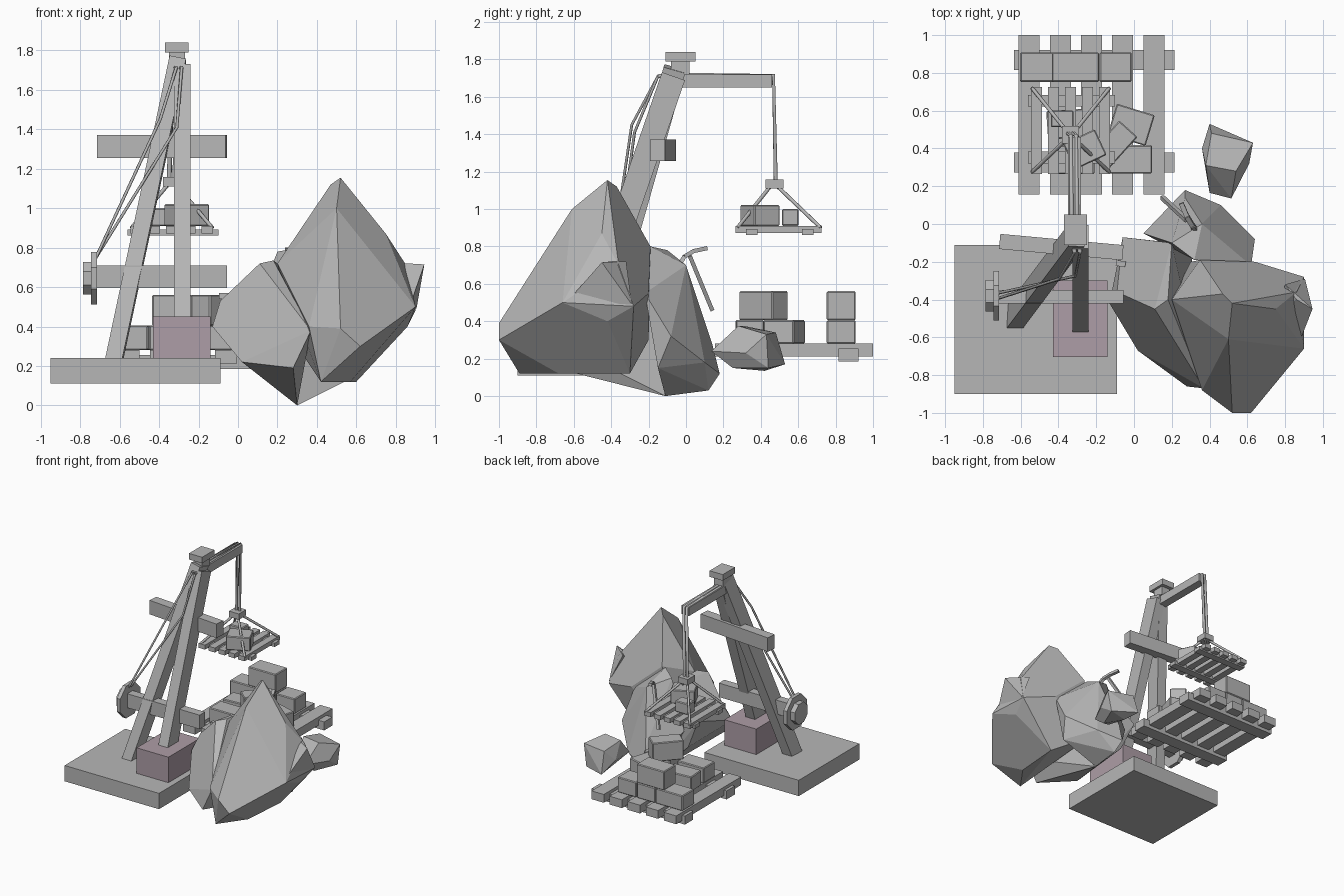
import bpy, bmesh
from math import radians
from mathutils import Vector, Matrix

cube = bpy.data.objects.get("Cube")
if cube:
    bpy.data.objects.remove(cube)


def material(name, rgb):
    m = bpy.data.materials.new(name)
    m.use_nodes = True
    m.diffuse_color = (*rgb, 1)
    m.node_tree.nodes["Principled BSDF"].inputs["Base Color"].default_value = (*rgb, 1)
    return m


GREY = material("stone grey", (0.47, 0.47, 0.47))
MAUVE = material("dusty mauve", (0.42, 0.34, 0.385))


def finish(name, bm, mat=GREY):
    bmesh.ops.recalc_face_normals(bm, faces=bm.faces)
    mesh = bpy.data.meshes.new(name)
    bm.to_mesh(mesh)
    bm.free()
    mesh.materials.append(mat)
    ob = bpy.data.objects.new(name, mesh)
    bpy.context.collection.objects.link(ob)
    return ob


def block(name, center, size, turn=0, bevel=0, mat=GREY):
    """Box, optionally turned about z and bevelled."""
    bm = bmesh.new()
    m = Matrix.Translation(center) @ Matrix.Rotation(radians(turn), 4, "Z") @ Matrix.Diagonal((*size, 1))
    bmesh.ops.create_cube(bm, size=1, matrix=m)
    if bevel:
        bmesh.ops.bevel(bm, geom=bm.edges[:], offset=bevel, segments=1, affect="EDGES")
    return finish(name, bm, mat)


def span(name, x, y, z, **kw):
    """Box given by its ranges."""
    return block(name, [sum(r) / 2 for r in (x, y, z)], [r[1] - r[0] for r in (x, y, z)], **kw)


def beam(name, a, b, width, depth):
    """Square timber between two points."""
    a, b = Vector(a), Vector(b)
    d = (b - a).normalized()
    side = (Vector((1, 0, 0)) - d * d.x).normalized()
    rot = Matrix((side, d.cross(side), d)).transposed().to_4x4()
    bm = bmesh.new()
    bmesh.ops.create_cube(bm, size=1, matrix=Matrix.Translation((a + b) / 2) @ rot
                          @ Matrix.Diagonal((width, depth, (b - a).length, 1)))
    return finish(name, bm)


def rope(name, points, radius):
    cu = bpy.data.curves.new(name, "CURVE")
    cu.dimensions = "3D"
    cu.bevel_depth, cu.bevel_resolution, cu.use_fill_caps = radius, 1, True
    s = cu.splines.new("POLY")
    s.points.add(len(points) - 1)
    for p, co in zip(s.points, points):
        p.co = (*co, 1)
    cu.materials.append(GREY)
    bpy.context.collection.objects.link(bpy.data.objects.new(name, cu))


def rock(name, points):
    """Faceted stone as the hull of its corners."""
    bm = bmesh.new()
    for p in points:
        bm.verts.new(p)
    res = bmesh.ops.convex_hull(bm, input=bm.verts[:])
    loose = {v for v in res["geom_interior"] if isinstance(v, bmesh.types.BMVert)}
    bmesh.ops.delete(bm, geom=list(loose), context="VERTS")
    bmesh.ops.dissolve_limit(bm, angle_limit=radians(10), verts=bm.verts[:], edges=bm.edges[:])
    return finish(name, bm)


def disc(name, x0, x1, radius):
    bm = bmesh.new()
    m = (Matrix.Translation(((x0 + x1) / 2, -0.38, 0.645)) @ Matrix.Rotation(radians(90), 4, "Y")
         @ Matrix.Rotation(radians(22.5), 4, "Z"))
    bmesh.ops.create_cone(bm, cap_ends=True, segments=8, radius1=radius, radius2=radius,
                          depth=x1 - x0, matrix=m)
    return finish(name, bm)


# Platform and counterweight
span("platform", (-0.95, -0.09), (-0.90, -0.11), (0.11, 0.24))
span("counterweight", (-0.43, -0.14), (-0.705, -0.30), (0.23, 0.45), mat=MAUVE)

# Crane frame
beam("left_leg", (-0.635, -0.50, 0.2), (-0.305, -0.06, 1.75), 0.085, 0.12)
beam("right_leg", (-0.283, -0.575, 0.24), (-0.283, -0.067, 1.71), 0.085, 0.13)
block("upper_crossbeam", (-0.385, -0.122, 1.313), (0.655, 0.08, 0.115), turn=-5.2)
span("lower_crossbeam", (-0.73, -0.055), (-0.42, -0.35), (0.595, 0.71))
span("jib_arm", (-0.35, -0.28), (-0.06, 0.46), (1.65, 1.72))
span("mast_cap", (-0.37, -0.25), (-0.11, 0.05), (1.79, 1.84))
span("mast_neck", (-0.35, -0.27), (-0.08, 0.02), (1.72, 1.79))

# Winch wheel
disc("winch_wheel", -0.745, -0.715, 0.143)
disc("winch_hub", -0.785, -0.745, 0.09)

# Hoisting ropes run from the winch, over the arm, to the hook block
for n, dx, mid in (("a", -0.014, (-0.395, -0.29, 1.45)), ("b", 0.014, (-0.31, -0.275, 1.41))):
    top = (-0.30 + dx, -0.15, 1.71)
    rope("winch_rope_" + n, [(-0.72, -0.38 + dx, 0.75), mid, top], 0.008)
    rope("hoist_rope_" + n, [top, (-0.315 + dx, -0.02, 1.718), (-0.32 + dx, 0.468, 1.714),
                             (-0.335 + dx, 0.48, 1.14)], 0.012)
span("hook_block", (-0.38, -0.29), (0.425, 0.52), (1.11, 1.158))
for i, x in enumerate((-0.54, -0.13)):
    for j, y in enumerate((0.275, 0.72)):
        rope(f"sling_{i}{j}", [(-0.335 + 0.02 * (2 * i - 1), 0.45 + 0.04 * j, 1.12), (x, y, 0.9)], 0.01)


# Pallets: slats on two runners
def pallet(name, cx, pitch, width, y, z, runner_ys, runner_x, runner_w, runner_z):
    for i in range(5):
        x = cx + (i - 2) * pitch
        span(f"{name}_slat_{i}", (x - width / 2, x + width / 2), y, z)
    for i, ry in enumerate(runner_ys):
        span(f"{name}_runner_{i}", runner_x, (ry - runner_w / 2, ry + runner_w / 2), runner_z)


pallet("ground_pallet", -0.225, 0.165, 0.112, (0.155, 1.0), (0.212, 0.28),
       (0.325, 0.868), (-0.635, 0.215), 0.107, (0.185, 0.255))
pallet("hanging_pallet", -0.335, 0.09, 0.058, (0.265, 0.725), (0.873, 0.91),
       (0.352, 0.652), (-0.56, -0.1), 0.062, (0.862, 0.893))

# Cut stones: centre, size, turn
STONES = [
    ((-0.48, 0.83, 0.343), (0.245, 0.155, 0.125), 0),
    ((-0.27, 0.83, 0.343), (0.165, 0.155, 0.125), 0),
    ((-0.097, 0.83, 0.343), (0.17, 0.155, 0.125), 0),
    ((-0.31, 0.83, 0.483), (0.25, 0.155, 0.155), 0),
    ((-0.025, 0.342, 0.343), (0.24, 0.15, 0.125), 0),
    ((-0.015, 0.525, 0.343), (0.21, 0.17, 0.125), -17),
    ((-0.33, 0.34, 0.343), (0.24, 0.15, 0.125), 0),
    ((-0.34, 0.53, 0.343), (0.24, 0.15, 0.125), 4),
    ((-0.11, 0.415, 0.483), (0.24, 0.13, 0.155), 48),
    ((-0.26, 0.395, 0.965), (0.185, 0.15, 0.112), 25),
    ((-0.38, 0.557, 0.955), (0.12, 0.088, 0.09), 0),
]
for i, (c, s, t) in enumerate(STONES):
    block(f"cut_stone_{i}", c, s, turn=t, bevel=0.006)

# Boulders
rock("tall_boulder", [
    (0.52, -0.42, 1.155), (0.47, -0.37, 1.12), (0.5, -0.61, 1.0), (0.75, -0.45, 0.87),
    (0.86, -0.36, 0.70), (0.90, -0.66, 0.5), (0.9, -0.28, 0.48), (0.86, -0.42, 0.4),
    (0.52, -1.0, 0.39), (0.62, -1.0, 0.3), (0.57, -0.68, 0.12), (0.42, -0.89, 0.12),
    (0.36, -0.88, 0.4), (0.64, -0.2, 0.55), (0.2, -0.4, 0.72), (0.35, -0.19, 0.8),
    (0.3, -0.2, 0.3), (0.6, -0.3, 0.12)])
rock("boulder_spike", [(0.945, -0.45, 0.715), (0.86, -0.4, 0.72), (0.8, -0.32, 0.72),
                       (0.87, -0.64, 0.5), (0.905, -0.29, 0.49), (0.75, -0.5, 0.6)])
rock("leaning_boulder", [
    (-0.13, -0.42, 0.40), (-0.09, -0.36, 0.53), (0.11, -0.45, 0.72), (0.18, -0.4, 0.735),
    (0.35, -0.76, 0.43), (0.37, -0.87, 0.38), (0.28, -0.86, 0.19), (0.02, -0.67, 0.22),
    (0.30, -0.11, 0.0), (-0.06, -0.07, 0.5), (0.2, -0.1, 0.72), (0.05, -0.1, 0.25)])
rock("rear_boulder", [
    (0.27, 0.18, 0.12), (0.46, 0.1, 0.18), (0.64, -0.08, 0.32), (0.27, 0.14, 0.28),
    (0.2, -0.1, 0.78), (0.32, -0.19, 0.8), (0.36, 0, 0.7), (0.62, -0.22, 0.55),
    (0.3, 0.12, 0.03), (0.30, -0.11, 0.0), (0.6, -0.15, 0.15), (0.05, -0.05, 0.4)])
rock("loose_rock", [
    (0.40, 0.53, 0.17), (0.41, 0.48, 0.34), (0.63, 0.43, 0.33), (0.61, 0.32, 0.23),
    (0.54, 0.28, 0.375), (0.38, 0.31, 0.375), (0.515, 0.135, 0.24), (0.40, 0.165, 0.22),
    (0.36, 0.40, 0.25), (0.45, 0.42, 0.135), (0.60, 0.44, 0.15), (0.52, 0.25, 0.15)])

# Pickaxe and wedge by the rock
beam("pickaxe_handle", (0.15, 0.14, 0.46), (0.28, 0.02, 0.75), 0.022, 0.022)
HEAD = [(0.33, -0.04, 0.69), (0.31, -0.01, 0.745), (0.28, 0.04, 0.775), (0.25, 0.11, 0.79)]
for i in range(3):
    beam(f"pickaxe_head_{i}", HEAD[i], HEAD[i + 1], 0.025, 0.022)
block("iron_wedge", (-0.07, -0.21, 0.555), (0.05, 0.03, 0.03), turn=-10)
